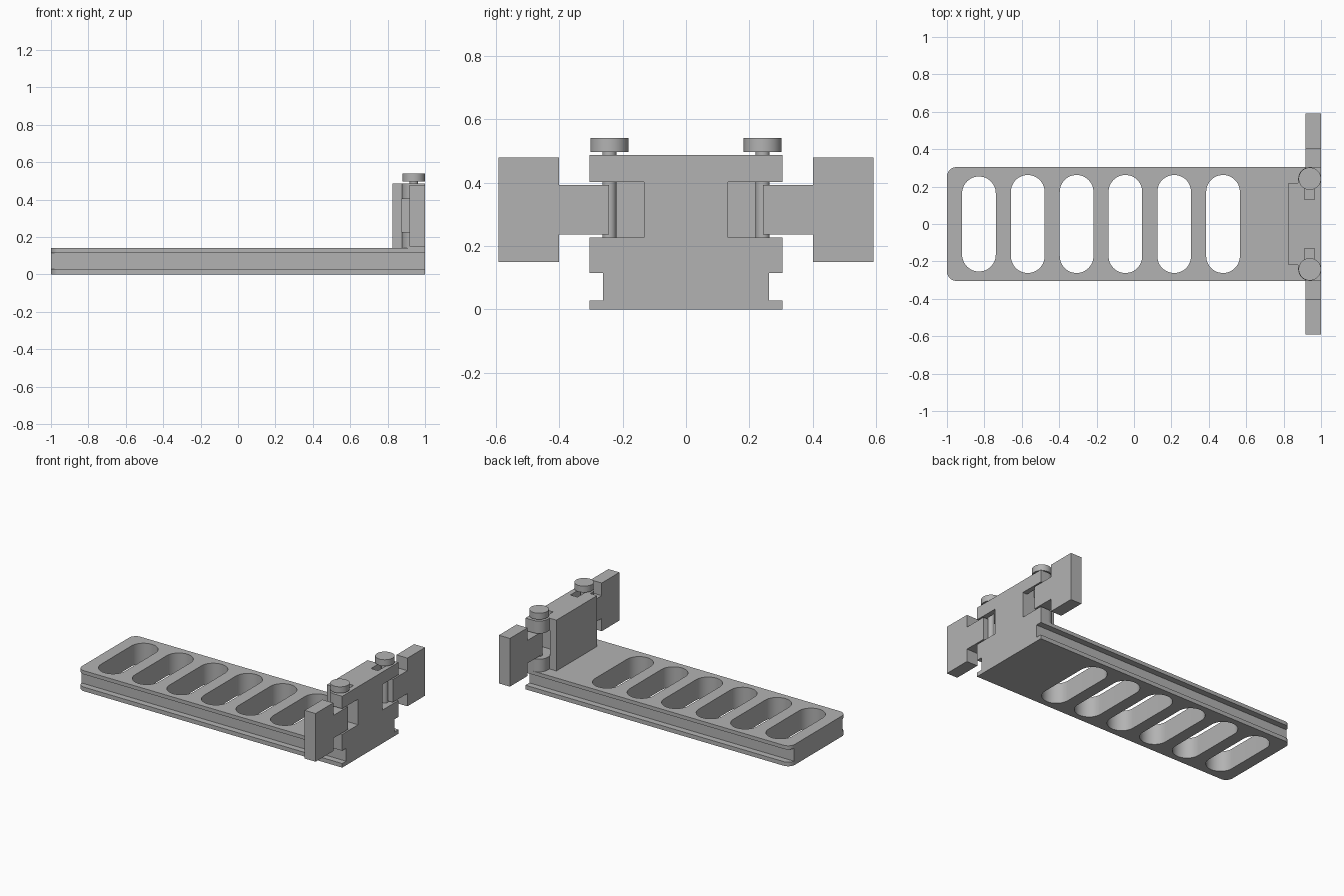
import bpy
import math

cube = bpy.data.objects.get("Cube")
if cube:
    bpy.data.objects.remove(cube, do_unlink=True)

grey = bpy.data.materials.new("plain grey")
grey.use_nodes = True
COLOR = (0.45, 0.45, 0.45, 1)
grey.diffuse_color = COLOR
grey.node_tree.nodes["Principled BSDF"].inputs["Base Color"].default_value = COLOR


def prism(name, outline, z0, z1):
    """Extrude a closed counter-clockwise outline from z0 to z1."""
    n = len(outline)
    verts = [(x, y, z) for z in (z0, z1) for x, y in outline]
    faces = [tuple(reversed(range(n))), tuple(range(n, 2 * n))]
    faces += [(i, (i + 1) % n, n + (i + 1) % n, n + i) for i in range(n)]
    mesh = bpy.data.meshes.new(name)
    mesh.from_pydata(verts, [], faces)
    mesh.materials.append(grey)
    obj = bpy.data.objects.new(name, mesh)
    bpy.context.collection.objects.link(obj)
    return obj


def arc(cx, cy, r, start, end, steps=24):
    return [(cx + r * math.cos(math.radians(start + (end - start) * i / steps)),
             cy + r * math.sin(math.radians(start + (end - start) * i / steps)))
            for i in range(steps + 1)]


def box(name, x0, x1, y0, y1, z0, z1):
    y0, y1 = min(y0, y1), max(y0, y1)
    return prism(name, [(x0, y0), (x1, y0), (x1, y1), (x0, y1)], z0, z1)


def cylinder(name, x, y, r, z0, z1):
    return prism(name, arc(x, y, r, 0, 360, 48)[:-1], z0, z1)


def boolean(target, tool, operation):
    mod = target.modifiers.new(operation.lower(), 'BOOLEAN')
    mod.operation, mod.solver, mod.object = operation, 'EXACT', tool
    bpy.ops.object.select_all(action='DESELECT')
    bpy.context.view_layer.objects.active = target
    target.select_set(True)
    bpy.ops.object.modifier_apply(modifier=mod.name)
    bpy.data.objects.remove(tool, do_unlink=True)


def smooth(obj):
    bpy.ops.object.select_all(action='DESELECT')
    bpy.context.view_layer.objects.active = obj
    obj.select_set(True)
    bpy.ops.object.shade_smooth_by_angle(angle=math.radians(30))


HALF = 0.304        # half width of the rail
DECK = 0.14         # top of the rail
TOP = 0.487         # top of the end block
PIN_X, PIN_Y = 0.94, 0.242
WINDOW = (0.227, 0.402)

# Rail with two rounded corners
R = 0.05
outline = [(1, -HALF), (1, HALF)]
outline += arc(-1 + R, HALF - R, R, 90, 180, 12)
outline += arc(-1 + R, -HALF + R, R, 180, 270, 12)
rail = prism("slotted_rail", outline, 0, DECK)

# Side grooves
for s in (-1, 1):
    boolean(rail, box("groove_cutter", -1.1, 1.1, s * 0.262, s * 0.4, 0.028, 0.115),
            'DIFFERENCE')

# Row of rounded slots, the end one slightly shorter
for i in range(6):
    x = -0.829 + 0.261 * i
    half_length, r = (0.254 if i == 0 else 0.262), 0.09
    c = half_length - r
    slot = arc(x, c, r, 0, 180) + arc(x, -c, r, 180, 360)
    boolean(rail, prism("slot_cutter", slot, -0.1, 0.3), 'DIFFERENCE')
smooth(rail)

# End block with a pin lug on each side, round at the back and flat in front
block = box("end_block", 0.825, 1, -0.22, 0.22, DECK, TOP)
for s in (-1, 1):
    lug = arc(PIN_X, PIN_Y, HALF - PIN_Y, 90, 180, 16)
    lug += [(PIN_X - HALF + PIN_Y, 0.1), (1, 0.1), (1, HALF)]
    if s < 0:
        lug = [(x, -y) for x, y in reversed(lug)]
    boolean(block, prism("lug", lug, DECK, TOP), 'UNION')

# Latch windows and the pin slots above them
for s in (-1, 1):
    boolean(block, box("window_cutter", 0.874, 1.1, s * 0.132, s * 0.4, *WINDOW),
            'DIFFERENCE')
    boolean(block, box("pin_slot_cutter", 0.912, 0.966, s * 0.132, s * PIN_Y, 0.35, 0.6),
            'DIFFERENCE')
smooth(block)

# Thumb screws and swinging latches
for s, side in ((-1, "right"), (1, "left")):
    pin = cylinder(side + "_pin", PIN_X, s * PIN_Y, 0.022, DECK + 0.02, 0.5)
    head = cylinder(side + "_screw_head", PIN_X, s * PIN_Y, 0.06, 0.497, 0.54)
    smooth(pin)
    smooth(head)
    latch = box(side + "_latch", 0.917, 1, s * 0.4, s * 0.591, 0.15, 0.479)
    boolean(latch, box("stem", 0.917, 1, s * 0.243, s * 0.45, 0.237, 0.393), 'UNION')
